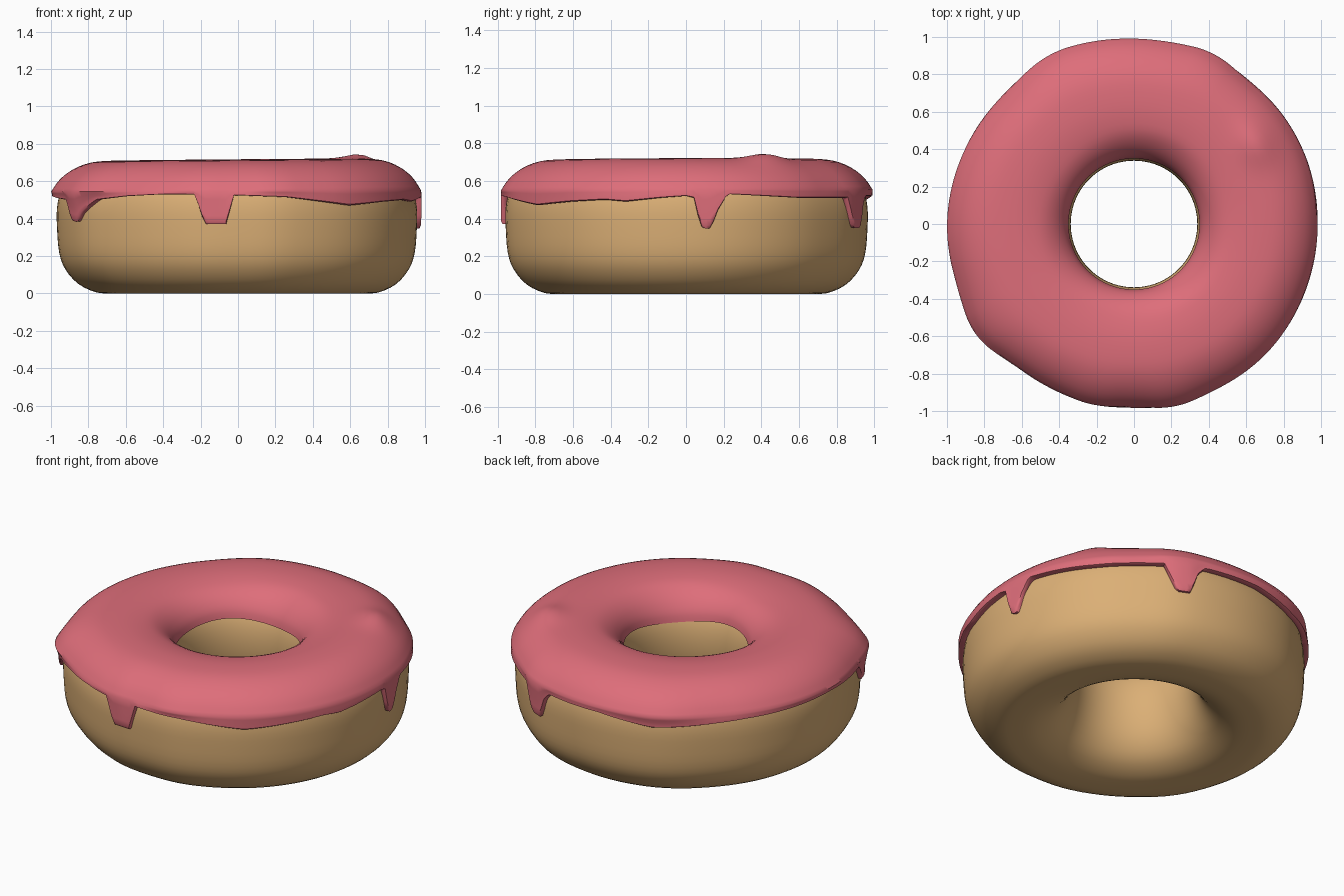
import bpy, bmesh, math

if "Cube" in bpy.data.objects:
    bpy.data.objects.remove(bpy.data.objects["Cube"])


def material(name, rgb):
    m = bpy.data.materials.new(name)
    m.diffuse_color = (*rgb, 1)
    m.use_nodes = True
    m.node_tree.nodes["Principled BSDF"].inputs["Base Color"].default_value = m.diffuse_color
    return m


def lookup(table, a):
    # piecewise linear value at angle a (degrees), periodic
    pts = table + [(table[0][0] + 360, table[0][1])]
    a = (a - pts[0][0]) % 360 + pts[0][0]
    for (a0, v0), (a1, v1) in zip(pts, pts[1:]):
        if a0 <= a <= a1:
            return v0 + (v1 - v0) * (a - a0) / (a1 - a0)


def smooth_table(table, a):
    return sum(lookup(table, a + d) for d in (-5, -2.5, 0, 2.5, 5)) / 5


def catmull(pts, closed, n=3):
    out, c = [], len(pts)
    get = (lambda i: pts[i % c]) if closed else (lambda i: pts[min(max(i, 0), c - 1)])
    for i in range(c if closed else c - 1):
        p = [get(i + k) for k in (-1, 0, 1, 2)]
        for s in range(n):
            t = s / n
            out.append(tuple(0.5 * (2 * b + (d - a) * t + (2 * a - 5 * b + 4 * d - e) * t * t
                                    + (3 * b - a - 3 * d + e) * t ** 3)
                             for a, b, d, e in zip(*p)))
    return out if closed else out + [pts[-1]]


def ring_solid(name, section, segs, mat, sharp):
    # sweep a closed, angle-dependent cross-section around z
    bm = bmesh.new()
    rows = []
    for i in range(segs):
        a = 360 * i / segs
        c, s = math.cos(math.radians(a)), math.sin(math.radians(a))
        rows.append([bm.verts.new((r * c, r * s, z)) for r, z in section(a)])
    n = len(rows[0])
    for i in range(segs):
        p, q = rows[i], rows[(i + 1) % segs]
        for j in range(n):
            k = (j + 1) % n
            bm.faces.new((p[j], q[j], q[k], p[k]))
    bmesh.ops.recalc_face_normals(bm, faces=bm.faces)
    me = bpy.data.meshes.new(name)
    bm.to_mesh(me)
    bm.free()
    me.materials.append(mat)
    ob = bpy.data.objects.new(name, me)
    bpy.context.collection.objects.link(ob)
    bpy.context.view_layer.objects.active = ob
    ob.select_set(True)
    bpy.ops.object.shade_smooth_by_angle(angle=math.radians(sharp))
    ob.select_set(False)
    return ob


# hand-made unevenness: outer radius of the icing by angle
OUTER = [(0, .975), (20, .985), (40, .985), (52, .975), (65, 1.01), (78, .99), (90, .99),
         (103, 1.0), (116, 1.015), (135, .975), (150, .985), (180, 1.0), (200, 1.0),
         (215, 1.04), (230, .985), (245, .98), (257, .995), (270, .97), (282, 1.005),
         (295, .985), (307, .99), (320, .99), (340, .98)]

# height of the icing's lower edge by angle, with four drips
EDGE = [(0, .52), (2.5, .51), (4.5, .36), (6, .345), (8, .35), (9.5, .43), (13, .53),
        (37, .51), (60, .51), (63.5, .37), (65, .35), (69, .35), (71.5, .48), (74, .52),
        (95, .52), (114, .48), (145, .51), (180, .52), (203, .5), (207, .39), (211, .38),
        (214, .43), (221, .5), (233, .52), (246, .53), (256.5, .53), (259.5, .37),
        (266.5, .37), (268.5, .525), (285, .515), (307, .47), (322, .49), (334, .50),
        (341, .49), (352, .51)]

# dough: rounded ring with a flat base
BODY = catmull([(.34, .43), (.345, .3), (.38, .17), (.45, .07), (.55, .015), (.65, 0),
                (.75, .004), (.85, .05), (.92, .13), (.952, .22), (.963, .35), (.963, .46),
                (.94, .55), (.88, .625), (.78, .67), (.65, .685), (.52, .67), (.42, .62),
                (.365, .54)], True)


def body_section(a):
    k = 1 + .5 * (smooth_table(OUTER, a) - .99) / .32
    return [(.65 + (r - .65) * k if r > .65 else r, max(z, 0)) for r, z in BODY]


# icing: shell over the top, reaching into the hole and down the outside
TOP = catmull([(.35, .53), (.365, .585), (.41, .645), (.48, .69), (.57, .71), (.67, .715),
               (.78, .705), (.87, .67), (.94, .615), (.985, .55)], False)


def icing_section(a):
    R, edge = smooth_table(OUTER, a), lookup(EDGE, a)
    k = (R - .65) / .335
    inner = .012 * math.sin(math.radians(3 * a + 40))
    bump = .03 * math.exp(-((a - 33) / 9) ** 2)
    pts = []
    for r, z in TOP:
        w = math.exp(-((r - .78) / .09) ** 2)
        low = max(0, (.5 - r) / .15)
        z += bump * w + inner * low + .006 * math.cos(math.radians(a - 20)) * (1 - low)
        pts.append((.65 + (r - .65) * k if r > .65 else r, z))
    # skirt and drips follow the dough
    z0 = pts[-1][1]
    body_r = .963 + .5 * (R - .99)
    low_r = body_r + .026
    for t in (.25, .5, .75, .92):
        f = min(1, t * 1.5)
        pts.append((R + (low_r - R) * f, z0 + (edge - z0) * t))
    pts.append((low_r - .008, edge))
    pts.append((body_r - .02, edge + .004))
    # hidden underside
    pts += [(.9, .56), (.8, .63), (.65, .65), (.5, .63), (.41, .57)]
    return pts


dough = material("golden dough", (.71, .43, .18))
pink = material("pink icing", (.73, .155, .195))
ring_solid("dough_ring", body_section, 96, dough, 60)
ring_solid("icing", icing_section, 288, pink, 50)
